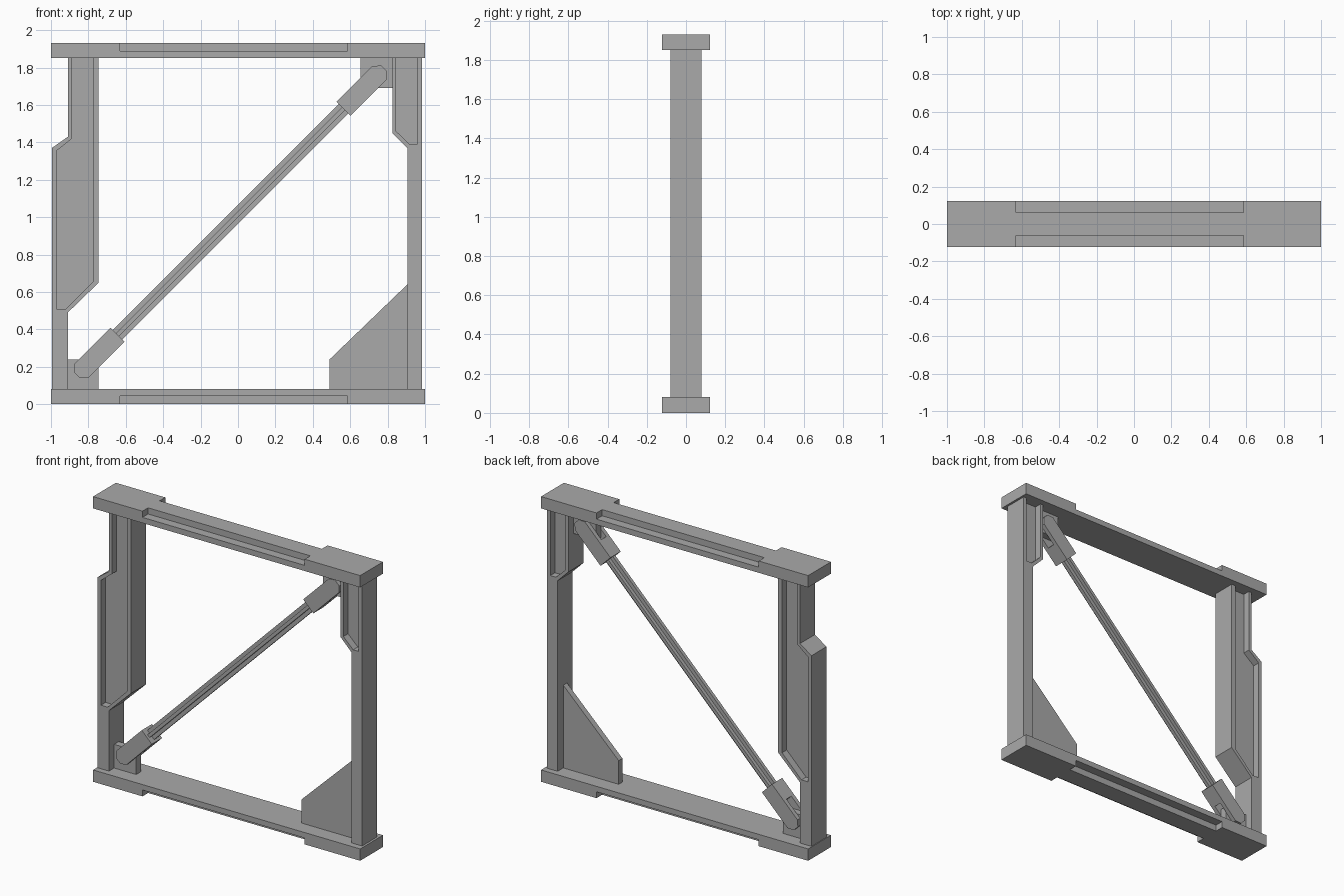
import bpy
import bmesh
from math import sqrt

cube = bpy.data.objects.get("Cube")
if cube:
    bpy.data.objects.remove(cube, do_unlink=True)

GREY = (0.4, 0.4, 0.4, 1.0)
steel = bpy.data.materials.new("grey_steel")
steel.use_nodes = True
steel.diffuse_color = GREY
steel.node_tree.nodes["Principled BSDF"].inputs["Base Color"].default_value = GREY


def prism(name, profile, y0, y1):
    """Extrude an (x, z) profile from y0 to y1."""
    bm = bmesh.new()
    face = bm.faces.new([bm.verts.new((x, y0, z)) for x, z in profile])
    extruded = bmesh.ops.extrude_face_region(bm, geom=[face])["geom"]
    moved = [v for v in extruded if isinstance(v, bmesh.types.BMVert)]
    bmesh.ops.translate(bm, vec=(0, y1 - y0, 0), verts=moved)
    bmesh.ops.recalc_face_normals(bm, faces=bm.faces)
    mesh = bpy.data.meshes.new(name)
    bm.to_mesh(mesh)
    bm.free()
    mesh.materials.append(steel)
    obj = bpy.data.objects.new(name, mesh)
    bpy.context.collection.objects.link(obj)
    return obj


def rect(x0, x1, z0, z1):
    return [(x0, z0), (x1, z0), (x1, z1), (x0, z1)]


def cut(obj, profile, y0, y1):
    """Subtract a prism from an object and remove the cutter."""
    cutter = prism("cutter", profile, y0, y1)
    cutter.hide_render = True
    mod = obj.modifiers.new("cut", 'BOOLEAN')
    mod.operation = 'DIFFERENCE'
    mod.solver = 'EXACT'
    mod.object = cutter
    graph = bpy.context.evaluated_depsgraph_get()
    mesh = bpy.data.meshes.new_from_object(obj.evaluated_get(graph))
    obj.modifiers.clear()
    obj.data = mesh
    bpy.data.objects.remove(cutter, do_unlink=True)


def cut_both_sides(obj, profile, inner, outer):
    cut(obj, profile, inner, outer)
    cut(obj, profile, -outer, -inner)


RAIL, POST, WEB = 0.122, 0.08, 0.03
LOW, HIGH, TOP = 0.08, 1.85, 1.93

# Rails with a long notch along both outer edges
for name, z0, z1, n0, n1 in (("bottom_rail", 0, LOW, -0.1, 0.043),
                             ("top_rail", HIGH, TOP, 1.888, 2.1)):
    rail = prism(name, rect(-1, 1, z0, z1), -RAIL, RAIL)
    cut_both_sides(rail, rect(-0.63, 0.585, n0, n1), 0.062, 0.2)

# Stepped post with a recessed panel on each face
stepped_post = prism("stepped_post", [
    (-0.995, LOW), (-0.91, LOW), (-0.91, 0.49), (-0.745, 0.65),
    (-0.745, HIGH), (-0.91, HIGH), (-0.91, 1.43), (-0.995, 1.37)], -POST, POST)
cut_both_sides(stepped_post, [
    (-0.97, 0.51), (-0.92, 0.51), (-0.775, 0.655), (-0.775, 1.9),
    (-0.888, 1.9), (-0.888, 1.42), (-0.97, 1.355)], WEB, 0.2)

# Straight post with a bracket and short recess at its top
straight_post = prism("straight_post", [
    (0.985, LOW), (0.985, HIGH), (0.825, HIGH), (0.825, 1.45),
    (0.905, 1.37), (0.905, LOW)], -POST, POST)
cut_both_sides(straight_post, [
    (0.96, 1.39), (0.96, 1.9), (0.845, 1.9), (0.845, 1.46), (0.918, 1.39)],
    WEB, 0.2)

# Corner gusset plate
prism("gusset", [(0.905, LOW), (0.905, 0.64), (0.49, 0.24), (0.49, LOW)],
      -0.02, 0.02)

# Lugs that hold the brace
prism("lower_lug", rect(-0.912, -0.745, LOW, 0.24), -0.025, 0.025)
prism("upper_lug", rect(0.655, 0.826, 1.69, HIGH), -0.025, 0.025)


def along(points, side=1):
    """Map (distance, offset) along the diagonal to (x, z)."""
    r = side / sqrt(2)
    return [(-0.04 + (s - t) * r, 0.975 + (s + t) * r) for s, t in points]


# Diagonal brace with a cross-shaped section
REACH = 0.87
prism("brace_flange", along(rect(-REACH, REACH, -0.036, 0.036)), -0.012, 0.012)
prism("brace_rib", along(rect(-REACH, REACH, -0.011, 0.011)), -0.036, 0.036)

# Forked brace ends with chamfered tips
for name, side in (("upper_fork", 1), ("lower_fork", -1)):
    fork = prism(name, along([
        (0.855, -0.053), (1.125, -0.053), (1.16, -0.022),
        (1.16, 0.022), (1.125, 0.053), (0.855, 0.053)], side), -0.055, 0.055)
    cut(fork, along(rect(0.98, 1.3, -0.1, 0.1), side), -0.026, 0.026)
